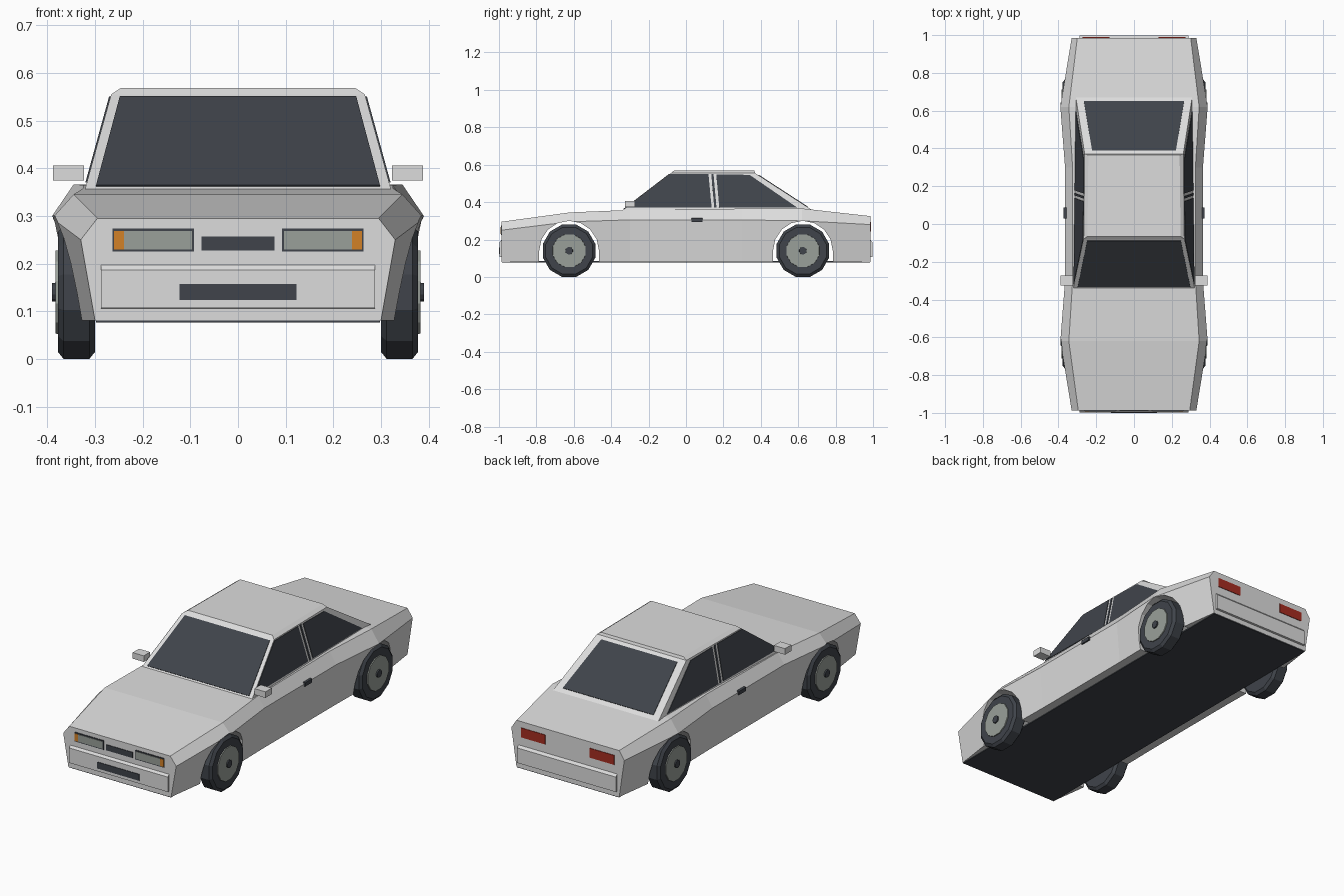
import bpy, bmesh, math
from mathutils import Vector

if "Cube" in bpy.data.objects:
    bpy.data.objects.remove(bpy.data.objects["Cube"])


def material(name, rgb):
    m = bpy.data.materials.new(name)
    m.use_nodes = True
    m.diffuse_color = (*rgb, 1)
    m.node_tree.nodes["Principled BSDF"].inputs["Base Color"].default_value = (*rgb, 1)
    return m


PAINT = material("light_grey_paint", (0.72, 0.72, 0.72))
DARK = material("dark_slate", (0.05, 0.057, 0.069))
SILVER = material("silver_grey", (0.32, 0.35, 0.32))
ORANGE = material("indicator_orange", (0.65, 0.22, 0.02))
RED = material("tail_light_red", (0.38, 0.026, 0.015))


def loft(name, rings, mat):
    """Closed solid through rings that have equal point counts."""
    bm = bmesh.new()
    loops = [[bm.verts.new(p) for p in ring] for ring in rings]
    for a, b in zip(loops, loops[1:]):
        for i in range(len(a)):
            j = (i + 1) % len(a)
            bm.faces.new((a[i], a[j], b[j], b[i]))
    bm.faces.new(loops[0])
    bm.faces.new(loops[-1])
    bmesh.ops.recalc_face_normals(bm, faces=bm.faces)
    mesh = bpy.data.meshes.new(name)
    bm.to_mesh(mesh)
    bm.free()
    mesh.materials.append(mat)
    obj = bpy.data.objects.new(name, mesh)
    bpy.context.collection.objects.link(obj)
    return obj


def box(name, x, y, z, mat):
    return loft(name, [[(x[0], b, c) for b, c in
                        ((y[0], z[0]), (y[1], z[0]), (y[1], z[1]), (y[0], z[1]))],
                       [(x[1], b, c) for b, c in
                        ((y[0], z[0]), (y[1], z[0]), (y[1], z[1]), (y[0], z[1]))]], mat)


def plate(name, points, outward, mat, lift=0.003):
    """Thin plate lying on a flat panel."""
    pts = [Vector(p) for p in points]
    n = (pts[1] - pts[0]).cross(pts[2] - pts[0]).normalized()
    if n.dot(Vector(outward)) < 0:
        n = -n
    return loft(name, [[p - n * 0.002 for p in pts], [p + n * lift for p in pts]], mat)


def lathe(name, profile, s, y, mat, sides=12):
    """Wheel part turned around the axle; profile is (x, radius)."""
    rings = []
    for x, r in profile:
        angles = [(i + 0.5) * math.tau / sides for i in range(sides)]
        rings.append([(s * x, y + r * math.cos(a), AXLE_Z + r * math.sin(a)) for a in angles])
    return loft(name, rings, mat)


AXLE_Y, AXLE_Z, ARCH = 0.625, 0.14, 0.16
SIDES = ((1, "left"), (-1, "right"))

# Lower body: y, sill half-width, crease half-width, crease z, shoulder half-width, top z
sections = [
    (-0.987, 0.30, 0.33, 0.25, 0.295, 0.295),
    (-0.62, 0.35, 0.39, 0.295, 0.345, 0.345),
    (-0.3, 0.345, 0.365, 0.305, 0.325, 0.358),
    (0.3, 0.345, 0.365, 0.305, 0.325, 0.365),
    (0.62, 0.35, 0.39, 0.30, 0.345, 0.366),
    (0.986, 0.30, 0.33, 0.28, 0.30, 0.325),
]
body = loft("body", [[(-wb, y, 0.08), (wb, y, 0.08), (wc, y, zc), (ws, y, zt),
                      (-ws, y, zt), (-wc, y, zc)]
                     for y, wb, wc, zc, ws, zt in sections], PAINT)

# Wheel arches cut through the body
cutters = []
for y in (-AXLE_Y, AXLE_Y):
    arc = [(y + ARCH * math.cos(i * math.pi / 8), AXLE_Z + ARCH * math.sin(i * math.pi / 8))
           for i in range(9)]
    outline = [(y + ARCH, 0)] + arc + [(y - ARCH, 0)]
    cutter = loft("arch_cutter", [[(x, b, c) for b, c in outline] for x in (-0.5, 0.5)], PAINT)
    cutter.hide_render = True
    mod = body.modifiers.new("arch", "BOOLEAN")
    mod.object, mod.operation, mod.solver = cutter, "DIFFERENCE", "EXACT"
    cutters.append(cutter)
bpy.context.view_layer.update()
cut_body = bpy.data.meshes.new_from_object(
    body.evaluated_get(bpy.context.evaluated_depsgraph_get()))
body.modifiers.clear()
body.data = cut_body
for cutter in cutters:
    bpy.data.objects.remove(cutter)

# Underside
box("floor", (-0.298, 0.298), (-0.985, 0.984), (0.076, 0.084), DARK)


# Cabin with sloped pillars and a shallow roof cap
def side_x(y, z):
    return 0.32 - 0.26 * (z - 0.36) - 0.012 * (y + 0.335)


def cabin_ring(y0, y1, z, inset=0.0):
    a, b = side_x(y0, z) - inset, side_x(y1, z) - inset
    return [(-a, y0, z), (a, y0, z), (b, y1, z), (-b, y1, z)]


loft("cabin", [cabin_ring(-0.348, 0.686, 0.35), cabin_ring(-0.08, 0.37, 0.555),
               cabin_ring(-0.065, 0.365, 0.568, 0.016)], PAINT)


# Front and rear glass
def slope_y(z, base, top):
    return base + (top - base) * (z - 0.35) / 0.205


for name, base, top, low, high in (("windshield", -0.348, -0.08, (0.298, 0.362), (0.248, 0.549)),
                                   ("rear_window", 0.686, 0.37, (0.265, 0.374), (0.222, 0.543))):
    pts = [(sx * w, slope_y(z, base, top), z)
           for sx, (w, z) in ((-1, low), (1, low), (1, high), (-1, high))]
    plate(name, pts, (0, base, 0.5), DARK)

# Side glass, door gap, handles and mirrors
side_windows = {
    "front_side_window": ((-0.318, 0.37), (0.137, 0.37), (0.12, 0.55), (-0.082, 0.55)),
    "door_gap": ((0.151, 0.37), (0.163, 0.37), (0.147, 0.55), (0.135, 0.55)),
    "rear_side_window": ((0.178, 0.37), (0.595, 0.37), (0.34, 0.545), (0.162, 0.548)),
}
for s, side in SIDES:
    for name, outline in side_windows.items():
        plate(f"{side}_{name}", [(s * side_x(y, z), y, z) for y, z in outline],
              (s, 0, 0), DARK)
    box(f"{side}_door_handle", (s * 0.355, s * 0.372), (0.03, 0.088), (0.294, 0.314), DARK)
    box(f"{side}_mirror", (s * 0.323, s * 0.388), (-0.325, -0.272), (0.374, 0.406), PAINT)

# Bumpers with a sloped upper lip
for e, end in ((-1, "front"), (1, "rear")):
    profile = ((0.98, 0.105), (0.997, 0.107), (0.997, 0.186), (0.98, 0.205))
    loft(f"{end}_bumper", [[(x, e * y, z) for y, z in profile] for x in (-0.288, 0.288)], PAINT)


# Lamps and grilles
def end_plate(name, x0, x1, z0, z1, y, mat, lift=0.003):
    plate(name, [(x0, y, z0), (x1, y, z0), (x1, y, z1), (x0, y, z1)], (0, y, 0), mat, lift)


end_plate("centre_grille", -0.077, 0.077, 0.227, 0.257, -0.987, DARK)
end_plate("bumper_grille", -0.123, 0.123, 0.123, 0.157, -0.997, DARK)
for s, side in SIDES:
    end_plate(f"{side}_lamp_frame", s * 0.092, s * 0.263, 0.225, 0.274, -0.987, DARK)
    end_plate(f"{side}_headlight", s * 0.097, s * 0.239, 0.23, 0.268, -0.987, SILVER, 0.005)
    end_plate(f"{side}_indicator", s * 0.239, s * 0.26, 0.23, 0.268, -0.987, ORANGE, 0.005)
    end_plate(f"{side}_tail_light", s * 0.13, s * 0.272, 0.243, 0.293, 0.986, RED)

# Wheels
for s, side in SIDES:
    for y, end in ((-AXLE_Y, "front"), (AXLE_Y, "rear")):
        tag = f"{end}_{side}"
        lathe(f"{tag}_tyre", ((0.30, 0.13), (0.312, 0.145), (0.366, 0.145), (0.378, 0.13)),
              s, y, DARK)
        lathe(f"{tag}_rim", ((0.37, 0.092), (0.383, 0.09)), s, y, SILVER)
        lathe(f"{tag}_hub", ((0.375, 0.021), (0.39, 0.02)), s, y, DARK)
